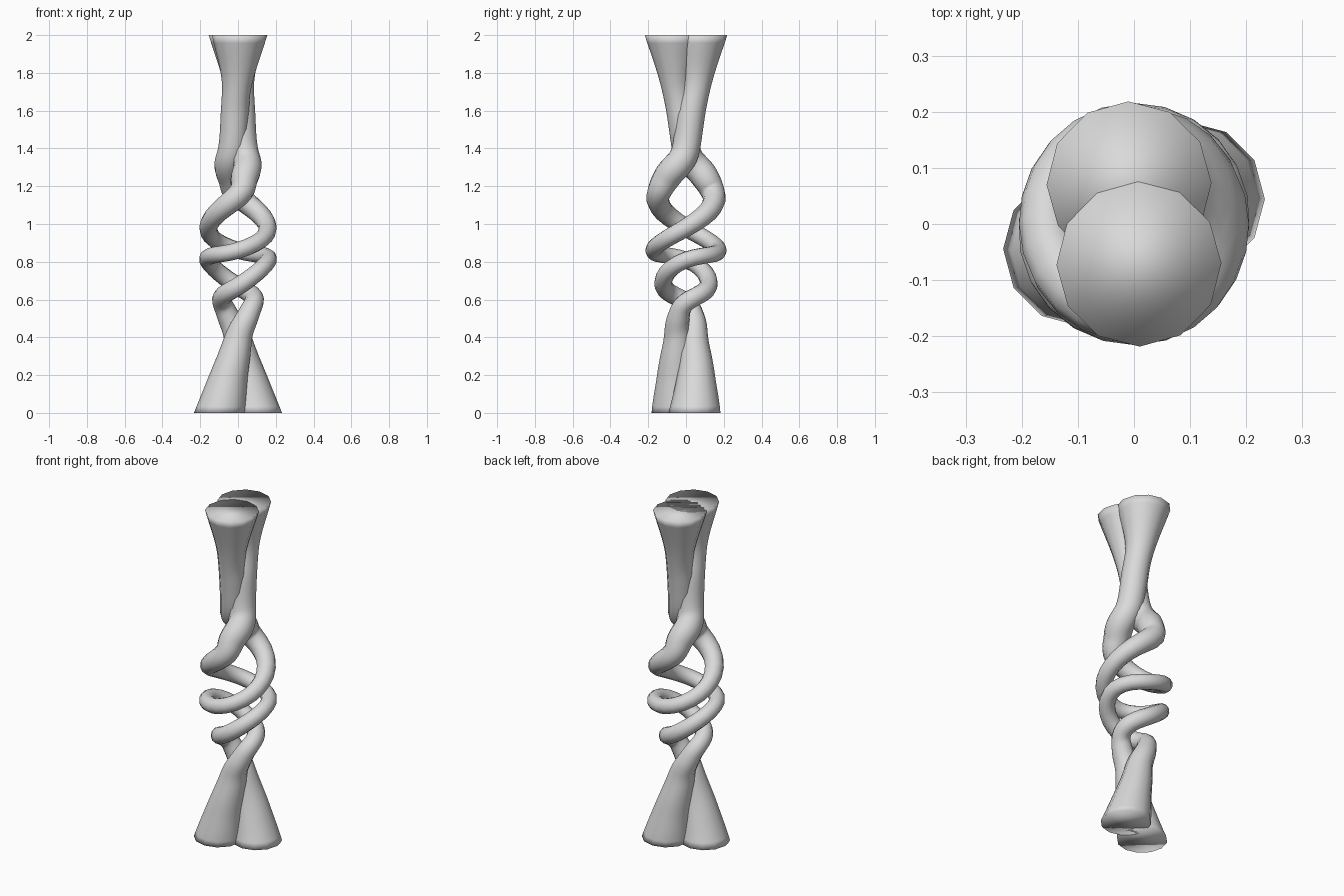
import bpy, bmesh, math
from mathutils import Vector, Matrix

cube = bpy.data.objects.get("Cube")
if cube:
    bpy.data.objects.remove(cube, do_unlink=True)

SIDES = 12
STEPS = 6

# Strand keys: height, turn angle, distance from the axis, tube radius
KEYS = [Vector(k) for k in (
    (0, 205, .105, .138), (.2, 228, .072, .1), (.38, 268, .045, .075),
    (.5, 318, .062, .06), (.585, 360, .085, .051), (.67, 450, .118, .048),
    (.81, 540, .162, .044), (.86, 630, .172, .044), (.98, 720, .157, .048),
    (1.15, 810, .148, .062), (1.26, 833, .1, .075), (1.38, 892, .035, .074),
    (1.55, 950, .028, .075), (1.75, 985, .056, .081), (2, 997, .072, .147))]

gray = bpy.data.materials.new("plain gray")
gray.use_nodes = True
gray.diffuse_color = (.7, .7, .7, 1)
gray.node_tree.nodes["Principled BSDF"].inputs["Base Color"].default_value = gray.diffuse_color


def spline(keys):
    """Smooth interpolation through all keys."""
    out = []
    pad = [2 * keys[0] - keys[1]] + keys + [2 * keys[-1] - keys[-2]]
    for a, b, c, d in zip(pad, pad[1:], pad[2:], pad[3:]):
        for i in range(STEPS):
            t = i / STEPS
            out.append(b + (c - a) * (t / 2) + (2 * a - 5 * b + 4 * c - d) * (t * t / 2)
                       + (3 * b - a - 3 * c + d) * (t ** 3 / 2))
    return out + [keys[-1]]


def strand(name, turn):
    samples = spline(KEYS)
    path = []
    for z, angle, dist, _ in samples:
        a = math.radians(angle) + turn
        path.append(Vector((dist * math.cos(a), dist * math.sin(a), z)))
    bm = bmesh.new()
    rings = []
    up = Vector((0, 0, 1))
    last = up
    side = Vector((math.cos(turn), math.sin(turn), 0))
    for i, p in enumerate(path):
        tangent = (path[min(i + 1, len(path) - 1)] - path[max(i - 1, 0)]).normalized()
        # Rings become level towards both flat ends
        level = min(1, min(p.z, 2 - p.z) / .4)
        tangent = up.lerp(tangent, level).normalized()
        side = last.rotation_difference(tangent) @ side
        side = (side - tangent * side.dot(tangent)).normalized()
        last = tangent
        r = samples[i][3]
        rings.append([bm.verts.new(p + Matrix.Rotation(math.tau * k / SIDES, 3, tangent) @ side * r)
                      for k in range(SIDES)])
    for lo, hi in zip(rings, rings[1:]):
        for k in range(SIDES):
            n = (k + 1) % SIDES
            bm.faces.new((lo[k], lo[n], hi[n], hi[k]))
    # Flat end caps
    bm.faces.new(rings[0][::-1])
    bm.faces.new(rings[-1])
    for f in bm.faces:
        f.smooth = True
    bmesh.ops.recalc_face_normals(bm, faces=bm.faces)
    mesh = bpy.data.meshes.new(name)
    bm.to_mesh(mesh)
    bm.free()
    mesh.materials.append(gray)
    bpy.context.collection.objects.link(bpy.data.objects.new(name, mesh))


# Two identical strands, half a turn apart
strand("first_strand", 0)
strand("second_strand", math.pi)
